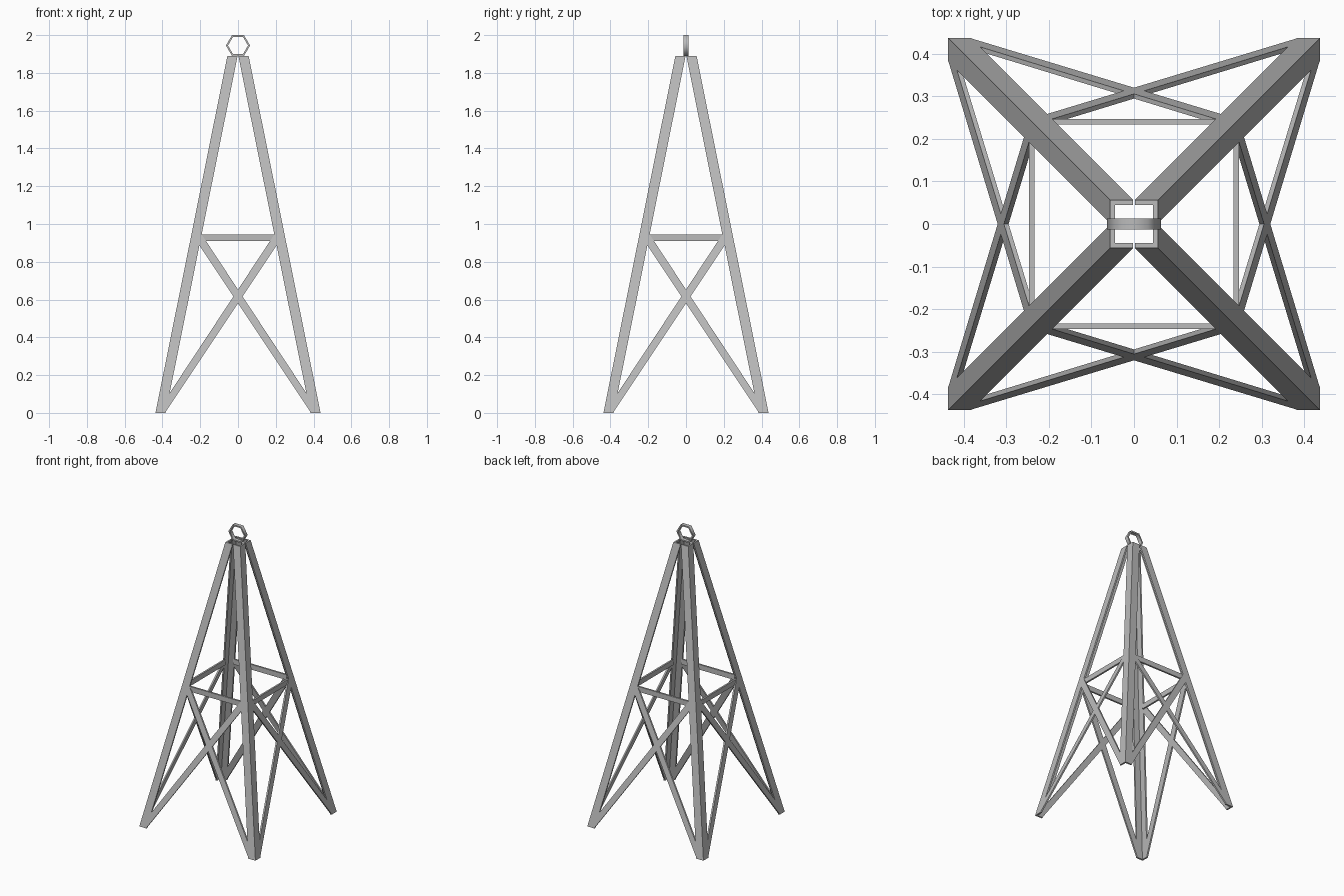
import bpy, bmesh, math
from mathutils import Matrix, Vector

cube = bpy.data.objects.get("Cube")
if cube:
    bpy.data.objects.remove(cube, do_unlink=True)

BASE, TOP, HEIGHT = 0.437, 0.056, 1.89   # half widths at foot and top
WIDTH, THICK = 0.054, 0.011              # angle-iron flange and plate thickness
SLOPE = (BASE - TOP) / HEIGHT

steel = bpy.data.materials.new("grey_steel")
steel.use_nodes = True
colour = (0.5, 0.5, 0.5, 1)
steel.diffuse_color = colour
steel.node_tree.nodes["Principled BSDF"].inputs["Base Color"].default_value = colour


def outer(z):
    return BASE - SLOPE * z


def loft(name, first, second, turn=0):
    """Solid between two matching outlines, turned about z by quarter turns."""
    bm = bmesh.new()
    a = [bm.verts.new(p) for p in first]
    b = [bm.verts.new(p) for p in second]
    n = len(a)
    bm.faces.new(a)
    bm.faces.new(b[::-1])
    for i in range(n):
        j = (i + 1) % n
        bm.faces.new((a[j], a[i], b[i], b[j]))
    bmesh.ops.recalc_face_normals(bm, faces=bm.faces)
    bm.transform(Matrix.Rotation(turn * math.pi / 2, 4, "Z"))
    return finish(name, bm)


def finish(name, bm):
    mesh = bpy.data.meshes.new(name)
    bm.to_mesh(mesh)
    bm.free()
    mesh.materials.append(steel)
    obj = bpy.data.objects.new(name, mesh)
    bpy.context.collection.objects.link(obj)
    return obj


def angle_section(z):
    """L-shaped leg section with its corner outward."""
    o = outer(z)
    i, e = o - THICK, o - WIDTH
    return [(x, -y, z) for x, y in ((o, o), (o, e), (i, e), (i, i), (e, i), (e, o))]


def inner_edge_hit(c, grade, side):
    """Where a brace edge z = c + grade * x meets the flange edge on one side."""
    edge = BASE - WIDTH + 0.002
    x = side * (edge - SLOPE * c) / (1 + side * SLOPE * grade)
    return x, max(c + grade * x, 0)


GRADE, LOW, HIGH = 1.515, 0.578, 0.653   # brace steepness and edge heights at centre
BAR_Z, BAR_Y = (0.91, 0.945), (0.234, 0.246)

corners = ("front_left", "back_left", "back_right", "front_right")
sides = ("front", "left", "back", "right")
for turn in range(4):
    # Angle-iron leg
    loft(corners[turn] + "_leg", angle_section(0), angle_section(HEIGHT), turn)

    # Crossed braces lying in the sloping face
    for label, s in (("rising", 1), ("falling", -1)):
        outline = [inner_edge_hit(LOW, GRADE, -1), inner_edge_hit(LOW, GRADE, 1),
                   inner_edge_hit(HIGH, GRADE, 1), inner_edge_hit(HIGH, GRADE, -1)]
        loft(f"{sides[turn]}_{label}_brace",
             [(s * x, -outer(z), z) for x, z in outline],
             [(s * x, THICK - outer(z), z) for x, z in outline], turn)

    # Upright horizontal bar
    ends = [[(x, -y, z) for y, z in ((BAR_Y[0], BAR_Z[0]), (BAR_Y[1], BAR_Z[0]),
                                     (BAR_Y[1], BAR_Z[1]), (BAR_Y[0], BAR_Z[1]))]
            for x in (-0.2, 0.2)]
    loft(sides[turn] + "_crossbar", ends[0], ends[1], turn)

# Six-sided hanging ring, its walls smooth and its rims sharp
R_OUT, R_IN, HALF = 0.0635, 0.053, 0.013
CENTRE = Vector((0, 0, 2 - R_OUT * math.cos(math.pi / 6)))
bm = bmesh.new()
rows = []
for k in range(6):
    d = Vector((math.cos(k * math.pi / 3), 0, math.sin(k * math.pi / 3)))
    rows.append([bm.verts.new(CENTRE + d * r + Vector((0, y, 0)))
                 for r, y in ((R_OUT, -HALF), (R_OUT, HALF), (R_IN, HALF), (R_IN, -HALF))])
for k in range(6):
    p, q = rows[k], rows[(k + 1) % 6]
    for m in range(4):
        n = (m + 1) % 4
        face = bm.faces.new((p[m], p[n], q[n], q[m]))
        face.smooth = m % 2 == 0
bmesh.ops.recalc_face_normals(bm, faces=bm.faces)
for edge in bm.edges:
    edge.smooth = all(f.smooth for f in edge.link_faces)
finish("hanging_ring", bm)
